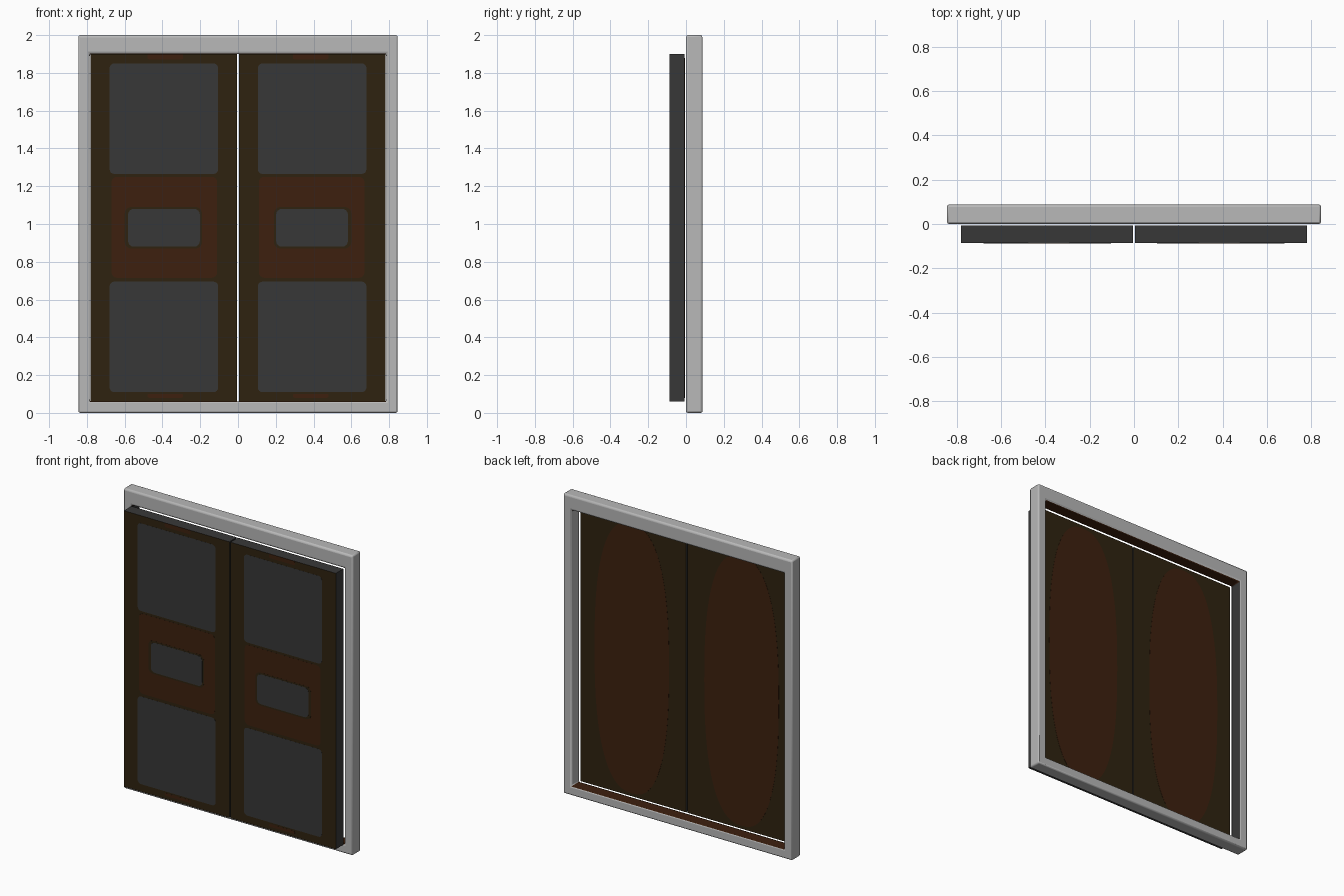
import bpy, bmesh, math

if "Cube" in bpy.data.objects:
    bpy.data.objects.remove(bpy.data.objects["Cube"])


def material(name, rgb):
    m = bpy.data.materials.new(name)
    m.diffuse_color = (*rgb, 1)
    m.use_nodes = True
    m.node_tree.nodes["Principled BSDF"].inputs["Base Color"].default_value = m.diffuse_color
    return m


LIGHT = material("light_grey", (0.48, 0.48, 0.48))
DARK = material("dark_grey", (0.039, 0.039, 0.039))
OLIVE = material("dark_olive_brown", (0.028, 0.0165, 0.005))
RUST = material("rust_brown", (0.047, 0.0145, 0.0045))


def finish(bm, name, mats):
    bmesh.ops.recalc_face_normals(bm, faces=bm.faces)
    me = bpy.data.meshes.new(name)
    bm.to_mesh(me)
    bm.free()
    ob = bpy.data.objects.new(name, me)
    bpy.context.collection.objects.link(ob)
    for m in mats:
        me.materials.append(m)
    return ob


def prism(name, outline, y0, y1, mats):
    """Extrude an x-z outline between two depths."""
    bm = bmesh.new()
    a = [bm.verts.new((x, y0, z)) for x, z in outline]
    b = [bm.verts.new((x, y1, z)) for x, z in outline]
    bm.faces.new(a)
    bm.faces.new(b)
    n = len(a)
    for i in range(n):
        j = (i + 1) % n
        bm.faces.new((a[i], a[j], b[j], b[i]))
    return finish(bm, name, mats)


def rect(x0, x1, z0, z1):
    return [(x0, z0), (x1, z0), (x1, z1), (x0, z1)]


def rounded(x0, x1, z0, z1, r):
    pts = []
    for k, (cx, cz) in enumerate(rect(x0 + r, x1 - r, z0 + r, z1 - r)):
        for s in range(5):
            t = math.pi * (1 + k / 2 + s / 8)
            pts.append((cx + r * math.cos(t), cz + r * math.sin(t)))
    return pts


# Frame: a rectangular ring with softened edges and brown sill and lintel reveals
bm = bmesh.new()
rings = []
for y in (0.0, 0.0875):
    for box in (rect(-0.845, 0.845, 0, 2), rect(-0.785, 0.785, 0.06, 1.9)):
        rings.append([bm.verts.new((x, y, z)) for x, z in box])
of, inf, ob_, inb = rings
for i in range(4):
    j = (i + 1) % 4
    bm.faces.new((of[i], of[j], inf[j], inf[i]))
    bm.faces.new((ob_[i], ob_[j], inb[j], inb[i]))
    bm.faces.new((of[i], of[j], ob_[j], ob_[i]))
    reveal = bm.faces.new((inf[i], inf[j], inb[j], inb[i]))
    reveal.material_index = (1, 0, 1, 2)[i]
frame = finish(bm, "door_frame", [LIGHT, RUST, DARK])
bev = frame.modifiers.new("soft_edges", 'BEVEL')
bev.width = 0.01
bev.segments = 2
bev.limit_method = 'ANGLE'
bpy.context.view_layer.objects.active = frame
frame.select_set(True)
bpy.ops.object.shade_smooth_by_angle(angle=math.radians(50))

# Door leaves, mirrored left and right
FRONT, BACK = -0.0865, -0.0075
for label, s in (("left", -1), ("right", 1)):
    def span(a, b):
        return tuple(sorted((s * a, s * b)))

    door = prism(label + "_door", rect(*span(0.004, 0.782), 0.06, 1.9),
                 FRONT, BACK, [DARK, OLIVE])
    for p in door.data.polygons:
        if abs(p.normal.y) > 0.9:
            p.material_index = 1

    # Front inlays
    inlays = [("upper_panel", (0.105, 0.68), 1.265, 1.85, 0.025, DARK, 1),
              ("lower_panel", (0.105, 0.68), 0.11, 0.695, 0.025, DARK, 1),
              ("middle_field", (0.11, 0.67), 0.715, 1.25, 0.03, RUST, 1),
              ("middle_border", (0.19, 0.60), 0.87, 1.09, 0.035, OLIVE, 2),
              ("middle_panel", (0.202, 0.582), 0.88, 1.08, 0.03, DARK, 3)]
    for name, xs, z0, z1, r, mat, layer in inlays:
        prism(f"{label}_{name}", rounded(*span(*xs), z0, z1, r),
              FRONT - 0.0006 * layer, FRONT, [mat])

    # Small rust patches at the top and bottom of the front
    for name, z0, z1 in (("top_patch", 1.872, 1.9), ("bottom_patch", 0.08, 0.1)):
        prism(f"{label}_{name}", rounded(*span(0.29, 0.48), z0, z1, 0.009),
              FRONT - 0.0006, FRONT, [RUST])

    # Tall oval stain on the back
    oval = []
    for k in range(64):
        t = 2 * math.pi * k / 64
        c, d = math.cos(t), math.sin(t)
        oval.append((s * 0.405 + 0.275 * math.copysign(abs(c) ** 0.8, c),
                     0.98 + 0.9 * math.copysign(abs(d) ** 0.8, d)))
    prism(label + "_back_oval", oval, BACK, BACK + 0.001, [RUST])
